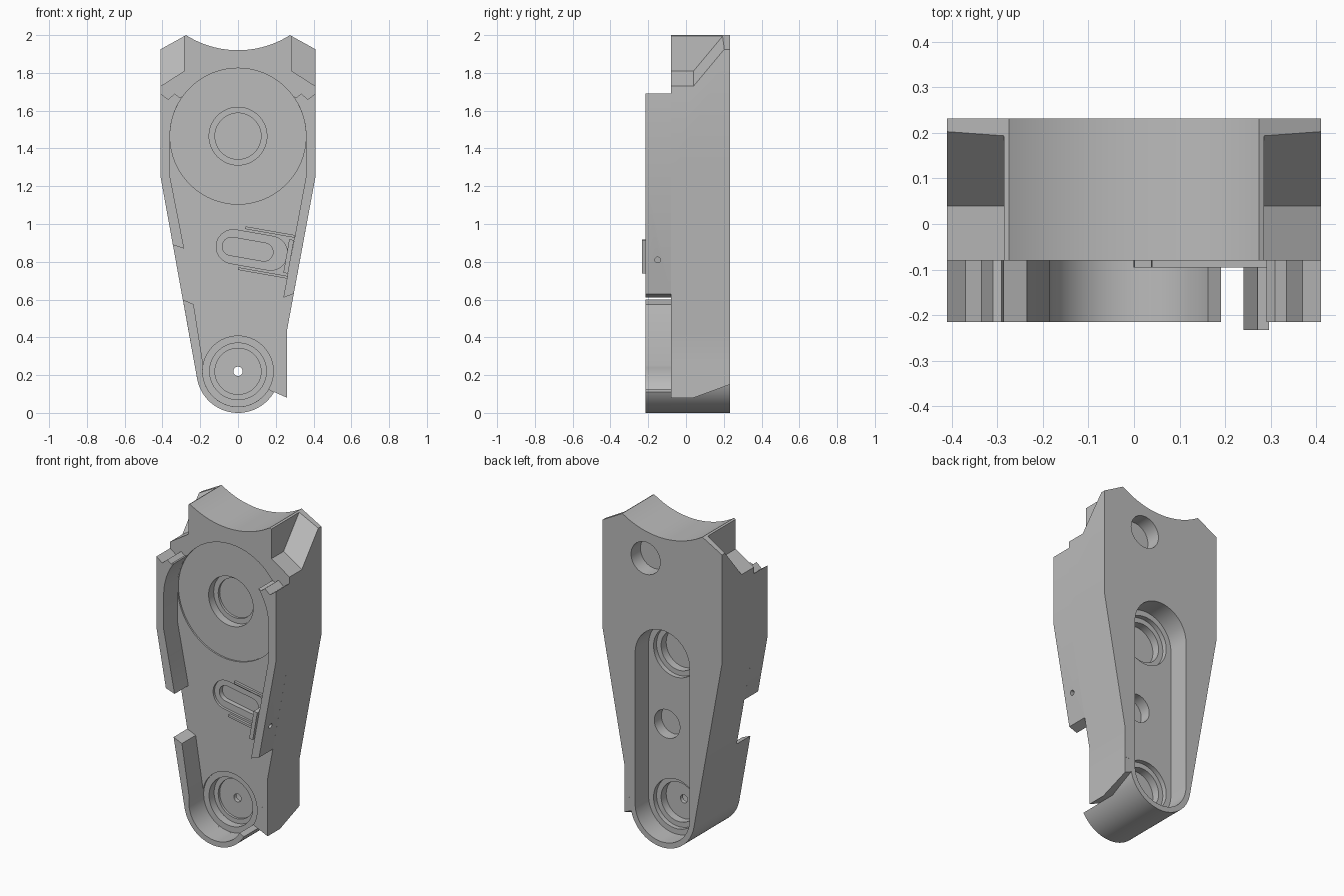
import bpy, bmesh
from math import sin, cos, radians
from mathutils import Vector

if "Cube" in bpy.data.objects:
    bpy.data.objects.remove(bpy.data.objects["Cube"])

grey = bpy.data.materials.new("mid grey")
grey.use_nodes = True
grey.diffuse_color = (0.5, 0.5, 0.5, 1)
grey.node_tree.nodes["Principled BSDF"].inputs["Base Color"].default_value = (0.5, 0.5, 0.5, 1)

FRONT, PLATE, BACK = -0.215, -0.08, 0.232


def loft(name, ring_a, ring_b):
    """Solid between two matching rings of 3D points."""
    bm = bmesh.new()
    a = [bm.verts.new(p) for p in ring_a]
    b = [bm.verts.new(p) for p in ring_b]
    bm.faces.new(a)
    bm.faces.new(b[::-1])
    for i in range(len(a)):
        j = (i + 1) % len(a)
        bm.faces.new((a[j], a[i], b[i], b[j]))
    bmesh.ops.recalc_face_normals(bm, faces=bm.faces)
    mesh = bpy.data.meshes.new(name)
    bm.to_mesh(mesh)
    bm.free()
    mesh.materials.append(grey)
    obj = bpy.data.objects.new(name, mesh)
    bpy.context.collection.objects.link(obj)
    return obj


def prism(name, outline, y0, y1):
    return loft(name, [(x, y0, z) for x, z in outline], [(x, y1, z) for x, z in outline])


def arc(cx, cz, r, start, end, n=32):
    angles = [radians(start + (end - start) * i / n) for i in range(n + 1)]
    return [(cx + r * cos(t), cz + r * sin(t)) for t in angles]


def circle(cx, cz, r, n=64):
    return arc(cx, cz, r, 0, 360, n)[:-1]


def stadium(x0, x1, r):
    return arc(x0, 0, r, 90, 270) + arc(x1, 0, r, -90, 90)


def tilt(points):
    """Place points of the sloping latch slot on the plate."""
    c, s = cos(radians(-10)), sin(radians(-10))
    return [(-0.025 + u * c - v * s, 0.88 + u * s + v * c) for u, v in points]


def mirror(points):
    return [(-x, z) for x, z in points]


def cut(obj, cutter):
    mod = obj.modifiers.new("cut", "BOOLEAN")
    mod.operation, mod.solver, mod.object = "DIFFERENCE", "EXACT", cutter
    bpy.context.view_layer.objects.active = obj
    bpy.ops.object.modifier_apply(modifier=mod.name)
    bpy.data.objects.remove(cutter)


# Main body with scooped top, tapered sides and rounded foot
outline = [(-0.41, 1.25), (-0.41, 1.925)]
outline += arc(0, 2.433, 0.513, 237.6, 302.4)
outline += [(0.41, 1.925), (0.41, 1.25), (0.26, 0.44), (0.26, 0.25)]
outline += arc(0, 0.22, 0.22, 8, -169.75, 48)
body = prism("main_body", outline, PLATE, BACK)

# Sloping cut-outs in the top shoulders
for side in (-1, 1):
    rings = []
    for x, base in ((0.285, 1.81), (0.5, 1.672)):
        section = [(-0.3, 0), (0.04, 0), (0.34, 0.36), (-0.3, 0.36)]
        rings.append([(side * x, y, base + z) for y, z in section])
    cut(body, loft("shoulder_cutter", *rings))

# Front recesses: large dial, upper and lower stepped seats
for z, r, depth in ((1.465, 0.36, 0.01), (1.465, 0.153, 0.06), (1.465, 0.122, 0.075),
                    (0.22, 0.187, 0.01), (0.22, 0.15, 0.06), (0.22, 0.122, 0.075)):
    cut(body, prism("seat_cutter", circle(0, z, r), -0.3, PLATE + depth))

# Latch slot, shallow outside and deeper inside
cut(body, prism("slot_cutter", tilt(stadium(0, 0.2, 0.09)), -0.3, PLATE + 0.015))
cut(body, prism("slot_cutter", tilt(stadium(-0.01, 0.165, 0.048)), -0.3, PLATE + 0.045))

# Long pocket in the back with holes in its floor, and a round hole above
pocket = arc(0, 1.16, 0.187, 0, 180) + arc(0, 0.22, 0.187, 180, 360)
cut(body, prism("pocket_cutter", pocket, 0.10, 0.3))
for x, z, r, floor in ((0, 1.16, 0.153, 0.07), (0, 1.16, 0.122, 0.02), (0.06, 0.7, 0.088, 0.03),
                       (0, 0.22, 0.153, 0.07), (0, 0.22, 0.122, 0.02), (0.115, 1.765, 0.10, 0.14)):
    cut(body, prism("hole_cutter", circle(x, z, r), floor, 0.3))
cut(body, prism("pin_cutter", circle(0, 0.22, 0.025, 24), -0.3, 0.3))

# Pointed corner beside the foot, bevelled toward the back
corner = prism("foot_corner", [(0.26, 0.25), (0.218, 0.25), (0.197, 0.14), (0.17, 0.12),
                               (0.26, 0.08)], PLATE, BACK)
rings = []
for x, base in ((0.1, 0.151), (0.3, 0.062)):
    rings.append([(x, y, base + z) for y, z in ((0.04, 0), (0.24, 0.073), (0.24, -0.1), (0.04, -0.1))])
cut(corner, loft("bevel_cutter", *rings))

# Raised side walls following the dial
wall_top = [(-0.41, 1.25), (-0.41, 1.69), (-0.37, 1.66), (-0.335, 1.69), (-0.31, 1.67)]
wall_top += arc(0, 1.465, 0.36, 144, 180, 16) + [(-0.36, 1.25)]
left_wall = prism("upper_side_wall", wall_top + [(-0.285, 0.87), (-0.345, 0.89)], FRONT, PLATE)
right_wall = prism("long_side_wall", mirror(wall_top + [(-0.24, 0.61), (-0.295, 0.63)]), FRONT, PLATE)
pin = [(y, z) for y, z in circle(-0.15, 0.81, 0.015, 20)]
cut(right_wall, loft("pin_cutter", [(0.2, y, z) for y, z in pin], [(0.4, y, z) for y, z in pin]))

# Lower wall wrapping round the foot
foot = [(-0.292, 0.6), (-0.235, 0.575)] + arc(0, 0.22, 0.187, 170, 330, 40)
foot += arc(0, 0.22, 0.22, 330, 190.25, 40)
foot_wall = prism("foot_wall", foot, FRONT, PLATE)

# Latch rails and end tab
rails = []
for v in (-0.11, 0.11):
    bar = [(0.045, v - 0.007), (0.31, v - 0.007), (0.31, v + 0.007), (0.045, v + 0.007)]
    rails.append(prism("latch_rail", tilt(bar), PLATE - 0.015, PLATE))
tab = prism("latch_tab", tilt([(0.285, -0.09), (0.31, -0.09), (0.31, 0.09), (0.285, 0.09)]),
            FRONT - 0.018, PLATE)

# Smooth the curved walls and keep the edges sharp
bpy.ops.object.select_all(action="DESELECT")
for obj in [body, corner, left_wall, right_wall, foot_wall, tab] + rails:
    obj.select_set(True)
bpy.context.view_layer.objects.active = body
bpy.ops.object.shade_smooth_by_angle(angle=radians(30))
